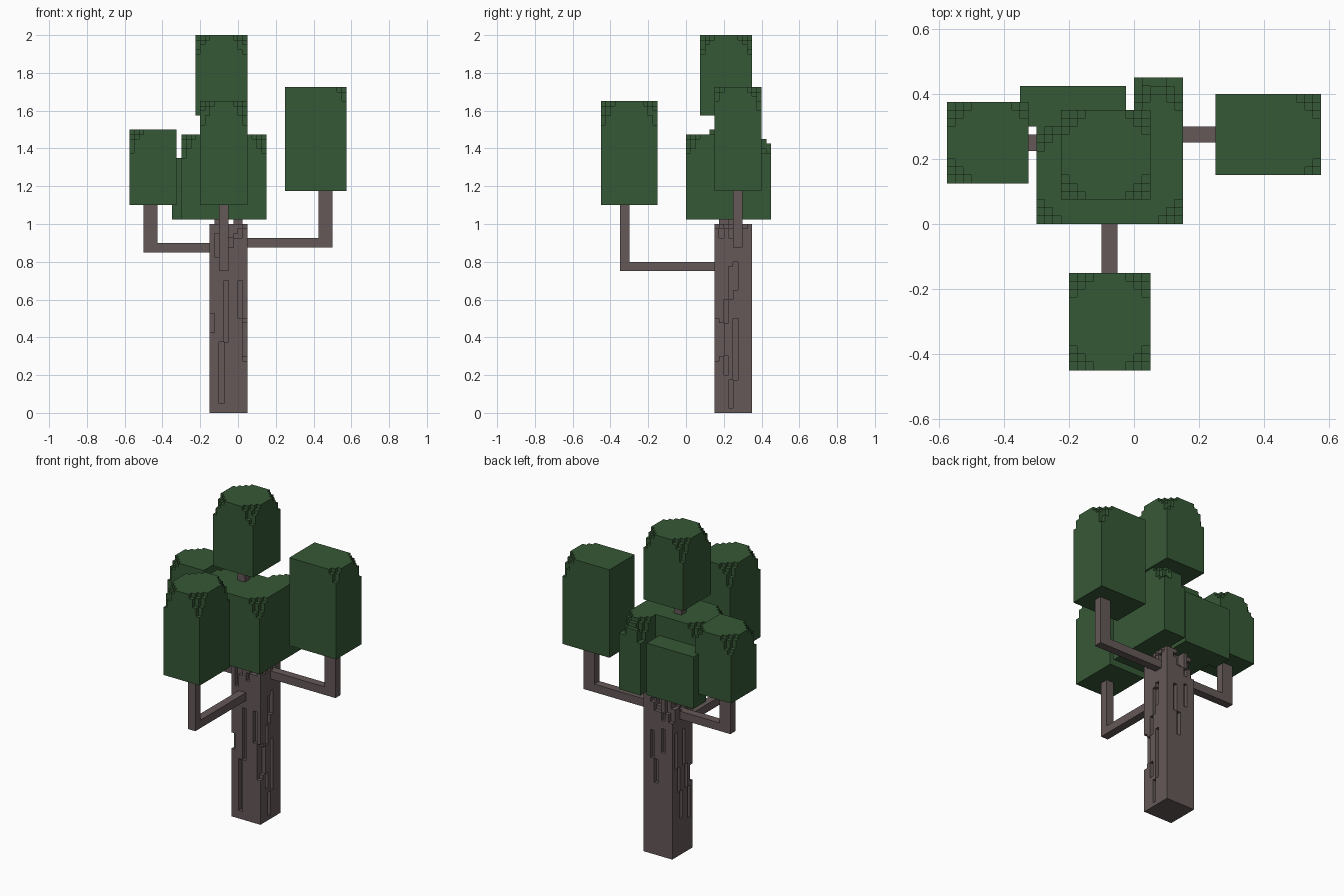
import bpy, bmesh, random
from mathutils import Vector

U = 0.025  # size of one cell; all boxes below are counted in cells
random.seed(4)

if "Cube" in bpy.data.objects:
    bpy.data.objects.remove(bpy.data.objects["Cube"], do_unlink=True)


def material(name, color):
    m = bpy.data.materials.new(name)
    m.use_nodes = True
    m.diffuse_color = (*color, 1)
    m.node_tree.nodes["Principled BSDF"].inputs["Base Color"].default_value = (*color, 1)
    return m


LEAF = material("leaf green", (0.037, 0.098, 0.037))
BARK = material("bark brown", (0.130, 0.098, 0.098))


def box(x0, x1, y0, y1, z0, z1):
    return {(x, y, z) for x in range(x0, x1) for y in range(y0, y1) for z in range(z0, z1)}


def chip(x, y, top, sx, sy, size=2):
    """Cells of a ragged chip at a top corner; sx, sy point inwards."""
    out = set()
    for i in range(size + 1):
        for j in range(size + 1 - i):
            depth = max(1, 2 * (size - i - j) + random.choice((0, 1)))
            for k in range(depth):
                out.add((x + i if sx > 0 else x - 1 - i,
                         y + j if sy > 0 else y - 1 - j, top - 1 - k))
    return out


def build(name, cells, mat):
    """Skin a set of cells with quads on its outside, then merge flat areas."""
    bm = bmesh.new()
    verts = {}

    def vert(p):
        if p not in verts:
            verts[p] = bm.verts.new(Vector(p) * U)
        return verts[p]

    for c in sorted(cells):
        for axis in range(3):
            a, b = (axis + 1) % 3, (axis + 2) % 3
            for side in (0, 1):
                n = list(c)
                n[axis] += 1 if side else -1
                if tuple(n) in cells:
                    continue
                loop = []
                for da, db in ((0, 0), (1, 0), (1, 1), (0, 1)):
                    p = list(c)
                    p[axis] += side
                    p[a] += da
                    p[b] += db
                    loop.append(vert(tuple(p)))
                bm.faces.new(loop if side else loop[::-1])
    bmesh.ops.dissolve_limit(bm, angle_limit=0.02, verts=bm.verts, edges=bm.edges)
    me = bpy.data.meshes.new(name)
    bm.to_mesh(me)
    bm.free()
    me.materials.append(mat)
    ob = bpy.data.objects.new(name, me)
    bpy.context.collection.objects.link(ob)


def foliage(name, b, corners):
    """Leaf block with chipped top corners, each given as (x side, y side, size)."""
    cells = box(*b)
    for sx, sy, size in corners:
        cells -= chip(b[0] if sx > 0 else b[1], b[2] if sy > 0 else b[3], b[5], sx, sy, size)
    build(name, cells, LEAF)


# Trunk faces: each maps a column and a height to a surface cell
def front(col, z):
    return (col, 6, z)


def back(col, z):
    return (col, 13, z)


def left(col, z):
    return (1, col, z)


def right(col, z):
    return (-6, col, z)


def groove(face, col, step, z, *lengths):
    """Bark groove climbing from z, shifting one column after each run."""
    out = set()
    for length in lengths:
        out |= {face(col, h) for h in range(z, z + length)}
        col, z = col + step, z + length
    return out


trunk = box(-6, 2, 6, 14, 0, 40)
trunk -= groove(front, -4, 1, 2, 13, 13) | groove(front, 1, -1, 12, 8, 8)
trunk -= groove(front, -6, 1, 17, 4) | groove(front, -5, 1, 33, 5)
trunk -= groove(left, 9, 1, 1, 6, 13) | groove(left, 6, 1, 11, 4, 4, 5, 7)
trunk -= groove(left, 8, -1, 8, 4, 3) | groove(left, 10, 1, 26, 6)
trunk -= groove(right, 10, 1, 9, 7, 6, 9) | groove(right, 7, 1, 8, 8, 6, 9)
trunk -= groove(back, -2, 1, 18, 6, 7) | groove(back, -4, 1, 26, 6)

# Broken upper rim
for face, first in ((front, -4), (back, -6), (left, 7), (right, 8)):
    for col in range(first, first + 6, 2):
        trunk -= groove(face, col, 1, 40 - random.randint(3, 6), 2, 1)
trunk -= box(-6, -4, 13, 14, 36, 40) | box(-3, -1, 12, 14, 37, 40)

# Splinters joining the trunk to the canopy
trunk |= box(-5, -2, 7, 10, 40, 41) | box(-1, 1, 9, 12, 40, 41)
build("trunk", trunk, BARK)

# Branches: horizontal arm plus upright
build("front_branch", box(-4, -2, -14, 6, 30, 32) | box(-4, -2, -14, -12, 32, 44), BARK)
build("left_branch", box(2, 20, 10, 12, 35, 37) | box(17, 20, 10, 12, 37, 47), BARK)
build("right_branch", box(-20, -6, 9, 11, 34, 36) | box(-20, -17, 9, 11, 36, 44), BARK)
build("crown_stem", box(-5, -3, 7, 9, 59, 63), BARK)

# Leaf blocks
ALL = [(1, 1, 2), (-1, 1, 2), (1, -1, 2), (-1, -1, 2)]
foliage("crown_foliage", (-9, 2, 3, 14, 63, 80), ALL)
foliage("front_foliage", (-8, 2, -18, -6, 44, 66), ALL)
foliage("left_foliage", (10, 23, 6, 16, 47, 69), [(-1, 1, 1), (-1, -1, 2)])
foliage("right_foliage", (-23, -13, 5, 15, 44, 60), [(1, 1, 2), (1, -1, 2), (-1, -1, 1)])
foliage("back_foliage", (-14, -1, 12, 17, 41, 54), [])

# Central canopy, L-shaped with a worn back end
canopy = box(-12, 6, 0, 12, 41, 59) | box(0, 6, 12, 18, 41, 59)
for x, y, sx, sy in ((-12, 0, 1, 1), (6, 0, -1, 1), (-12, 12, 1, -1), (6, 17, -1, -1), (0, 17, 1, -1)):
    canopy -= chip(x, y, 59, sx, sy)
canopy -= box(0, 6, 17, 18, 57, 59) | box(0, 1, 17, 18, 54, 57) | box(4, 6, 17, 18, 55, 57)
build("central_foliage", canopy, LEAF)
